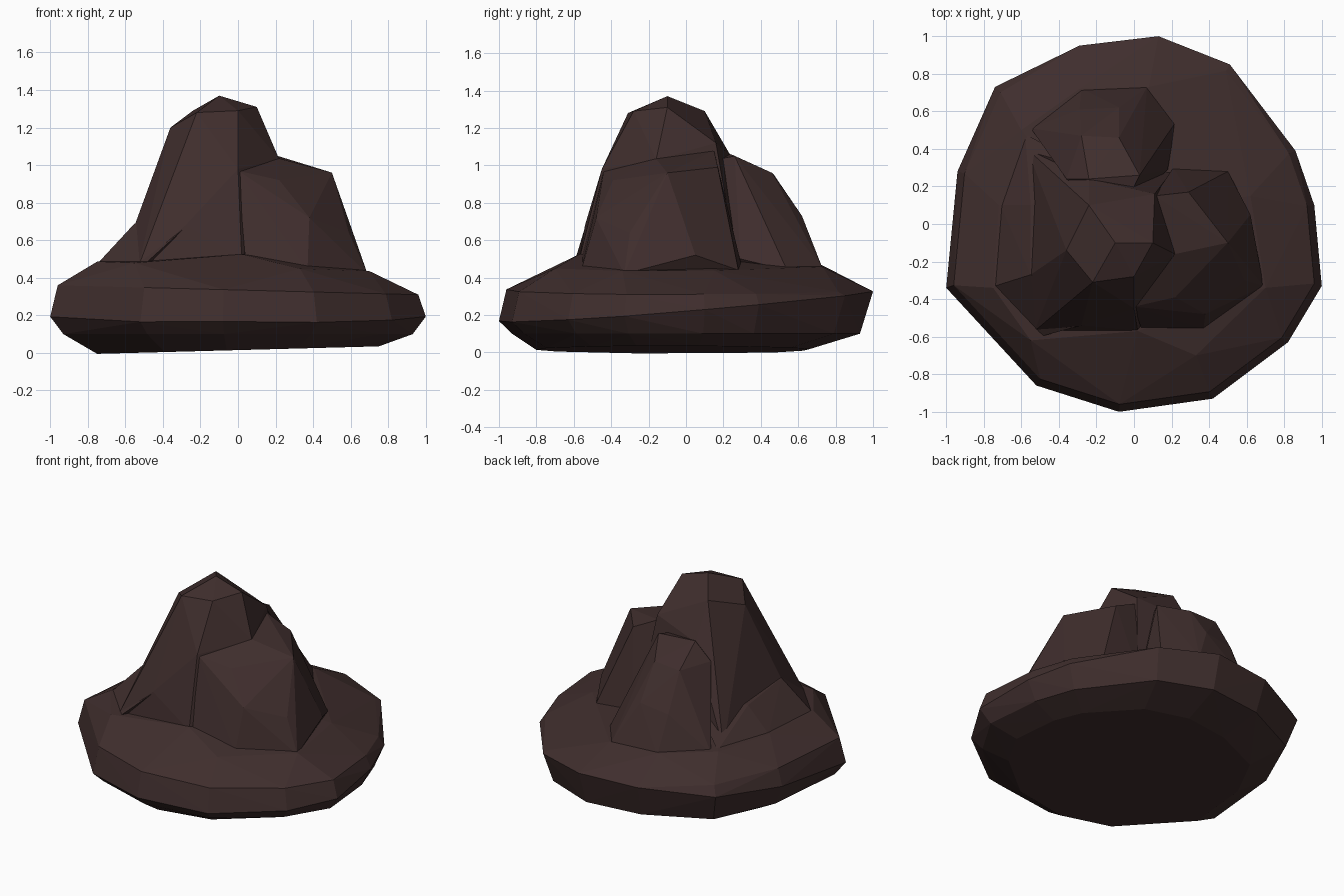
import bpy, bmesh

mat = bpy.data.materials.new("dark_rock")
mat.diffuse_color = (0.05, 0.027, 0.026, 1)


def hull(name, points):
    """Faceted boulder: the convex hull of a few corner points."""
    bm = bmesh.new()
    for p in points:
        bm.verts.new(p)
    out = bmesh.ops.convex_hull(bm, input=bm.verts[:])
    loose = {g for g in out["geom_interior"] + out["geom_unused"]
             if isinstance(g, bmesh.types.BMVert)}
    bmesh.ops.delete(bm, geom=list(loose), context='VERTS')
    bmesh.ops.recalc_face_normals(bm, faces=bm.faces[:])
    mesh = bpy.data.meshes.new(name)
    bm.to_mesh(mesh)
    bm.free()
    mesh.materials.append(mat)
    ob = bpy.data.objects.new(name, mesh)
    bpy.context.collection.objects.link(ob)
    return ob


# Broad base slab: one outline repeated as bottom, lower, rim and upper rings
rim = [(0.13, 1.0), (0.51, 0.85), (0.72, 0.56), (0.86, 0.39), (0.96, 0.1),
       (1.0, -0.33), (0.82, -0.63), (0.42, -0.93), (-0.08, -1.0),
       (-0.52, -0.86), (-1.0, -0.34), (-0.94, 0.28), (-0.74, 0.73), (-0.29, 0.95)]
shoulder = [(-0.75, -0.34), (-0.55, -0.62), (0.33, -0.7),
            (0.7, -0.34), (0.62, 0.15), (0.22, 0.55), (0.08, 0.73),
            (-0.29, 0.72), (-0.6, 0.5), (-0.72, 0.1)]
base_points = [(0.02, -0.57, 0.525), (-0.2, 0, 0.56)]
for x, y in rim:
    base_points += [(x * 0.75, y * (0.8 if y < 0 else 0.66), 0.015 + 0.02 * x),
                    (x * 0.93, y * 0.93, 0.1),
                    (x, y, 0.25 + 0.08 * y - 0.03 * abs(x)),
                    (x * 0.96, y * 0.96, 0.335 - 0.025 * x)]
base_points += [(x, y, 0.46 - 0.035 * x) for x, y in shoulder]
base = hull("rock_base", base_points)

# Tall main peak
main_peak = hull("main_peak", [
    (-0.1, -0.1, 1.37), (0.1, -0.1, 1.31), (-0.24, 0.1, 1.29),
    (-0.36, -0.14, 1.2), (-0.22, -0.31, 1.28), (0.0, -0.28, 1.29),
    (0.11, 0.16, 1.12), (-0.24, 0.24, 1.05), (0.0, -0.45, 0.98),
    (0.22, -0.16, 1.03), (0.02, -0.57, 0.5), (-0.28, -0.54, 0.68),
    (-0.55, -0.27, 0.68), (-0.53, -0.57, 0.46), (-0.57, 0.4, 0.45),
    (0.2, 0.28, 0.44), (-0.1, 0, 0.2)])

# Low spur spreading out on the left
left_spur = hull("left_spur", [
    (-0.74, -0.33, 0.485), (-0.55, -0.27, 0.69), (-0.5, -0.6, 0.47),
    (-0.71, 0.1, 0.48), (-0.55, 0.1, 0.64), (-0.58, 0.48, 0.475),
    (-0.25, 0.3, 0.72), (-0.28, -0.54, 0.67), (-0.2, 0, 0.3)])

# Lower shoulder crag on the right
right_crag = hull("right_crag", [
    (0.22, -0.16, 1.035), (0.5, -0.1, 0.96), (0.29, 0.17, 0.99),
    (0.11, 0.15, 1.08), (0.0, -0.44, 0.97), (0.22, -0.39, 0.92),
    (0.38, -0.48, 0.72), (0.37, -0.56, 0.44), (0.22, -0.53, 0.5),
    (0.04, -0.56, 0.49), (0.59, -0.3, 0.64), (0.69, -0.33, 0.42),
    (0.62, 0.05, 0.52), (0.5, 0.28, 0.44), (0.21, 0.3, 0.45), (0.2, 0, 0.2)])

# Sloping ridge at the back, buried into the peak
back_ridge = hull("back_ridge", [
    (-0.24, 0.24, 1.06), (0.03, 0.26, 1.05), (-0.08, 0.46, 0.96),
    (-0.28, 0.47, 0.95), (-0.08, 0.62, 0.73), (-0.29, 0.61, 0.7),
    (0.22, 0.54, 0.44), (0.07, 0.73, 0.45), (-0.28, 0.72, 0.45),
    (-0.55, 0.51, 0.46), (-0.36, 0.24, 0.95), (0.18, 0.29, 0.5),
    (-0.1, 0, 1.0), (-0.1, 0.3, 0.2)])

# Merge the crags into one solid rock
for crag in (main_peak, left_spur, right_crag, back_ridge):
    mod = base.modifiers.new("join_" + crag.name, 'BOOLEAN')
    mod.operation = 'UNION'
    mod.solver = 'EXACT'
    mod.object = crag
    crag.hide_render = True
    crag.hide_set(True)
